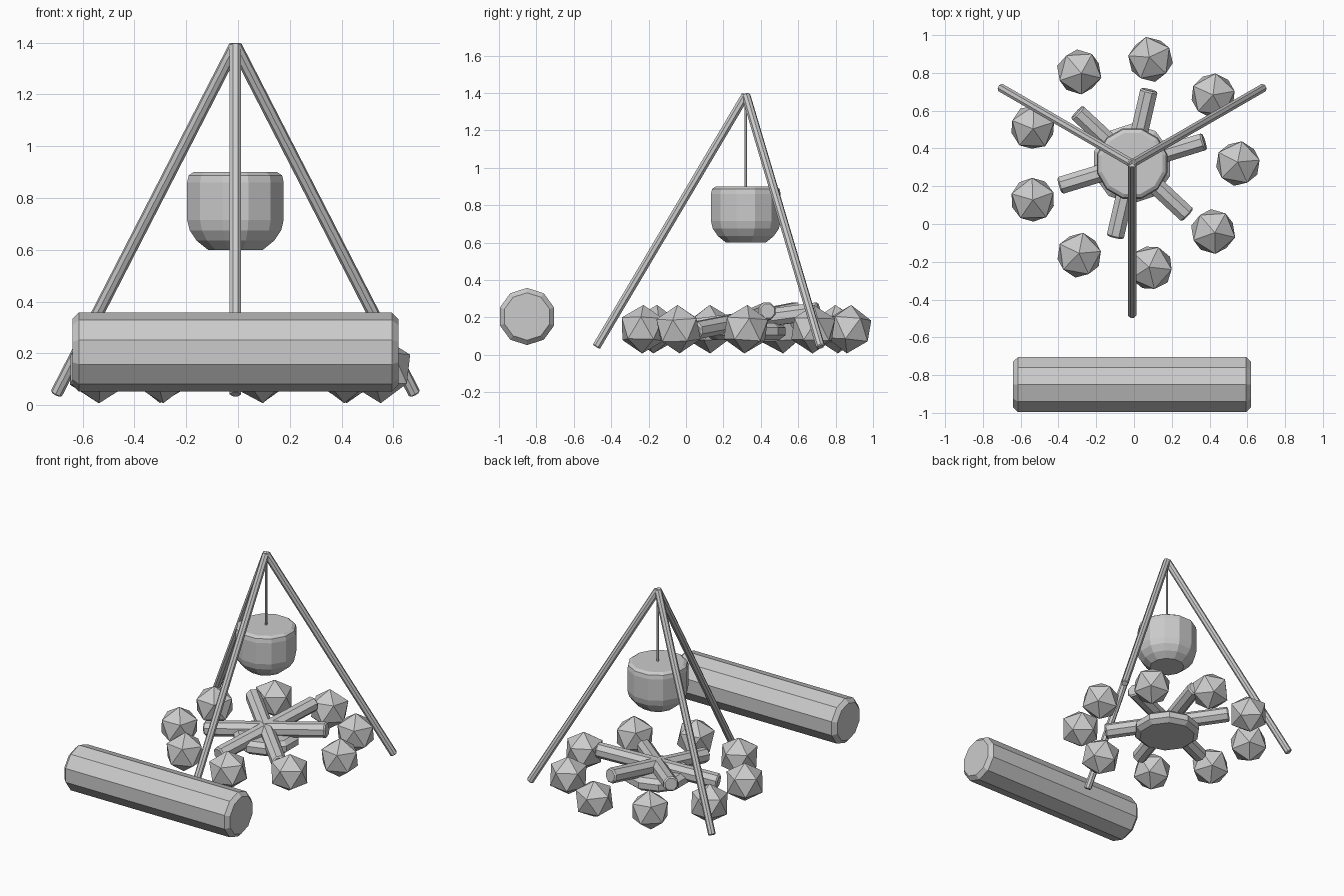
import bpy, bmesh, math, random
from mathutils import Vector, Matrix

if "Cube" in bpy.data.objects:
    bpy.data.objects.remove(bpy.data.objects["Cube"])

random.seed(4)
CENTRE = Vector((-0.01, 0.32, 0))


def finish(name, bm, matrix):
    bm.transform(matrix)
    bmesh.ops.recalc_face_normals(bm, faces=bm.faces)
    mesh = bpy.data.meshes.new(name)
    bm.to_mesh(mesh)
    bm.free()
    obj = bpy.data.objects.new(name, mesh)
    bpy.context.collection.objects.link(obj)
    return obj


def lathe(name, profile, sides, matrix):
    """Closed solid from (radius, height) rings, flat caps at both ends."""
    bm = bmesh.new()
    rings = []
    for r, z in profile:
        rings.append([bm.verts.new((r * math.cos(a), r * math.sin(a), z))
                      for a in ((i + 0.5) * math.tau / sides for i in range(sides))])
    for lo, hi in zip(rings, rings[1:]):
        for i in range(sides):
            j = (i + 1) % sides
            bm.faces.new((lo[i], lo[j], hi[j], hi[i]))
    bm.faces.new(rings[0][::-1])
    bm.faces.new(rings[-1])
    return finish(name, bm, matrix)


def rod(name, start, end, radius, sides, bevel):
    """Round bar between two points with chamfered ends."""
    start, end = Vector(start), Vector(end)
    axis = end - start
    n = axis.length
    profile = [(radius - bevel, 0), (radius, bevel), (radius, n - bevel), (radius - bevel, n)]
    matrix = Matrix.Translation(start) @ axis.to_track_quat('Z', 'Y').to_matrix().to_4x4()
    return lathe(name, profile, sides, matrix)


def around(angle, radius, z):
    a = math.radians(angle)
    return CENTRE + Vector((radius * math.cos(a), radius * math.sin(a), z))


# Bench log
rod("bench_log", (-0.64, -0.85, 0.205), (0.62, -0.85, 0.205), 0.153, 10, 0.026)

# Tripod poles
for i, angle in enumerate((-90, 30, 150)):
    rod(f"tripod_pole_{i}", around(angle, 0.80, 0.042), around(angle, 0.0, 1.39), 0.024, 8, 0.005)

# Hanging wire
rod("hanging_wire", around(0, 0, 0.88), around(0, 0, 1.38), 0.007, 6, 0.001)

# Cooking pot
lathe("cooking_pot",
      [(0.11, 0.60), (0.155, 0.635), (0.183, 0.675), (0.193, 0.715),
       (0.193, 0.86), (0.187, 0.887), (0.167, 0.90)],
      12, Matrix.Translation(CENTRE))

# Ash bed under the firewood
lathe("ash_bed", [(0.18, 0.08), (0.212, 0.105), (0.212, 0.145), (0.18, 0.17)],
      10, Matrix.Translation(CENTRE))

# Crossed firewood, each stick raised at one end
for i, angle in enumerate((17, 77, 137)):
    rod(f"firewood_{i}", around(angle + 180, 0.40, 0.13), around(angle, 0.40, 0.235), 0.05, 8, 0.009)

# Ring of stones
for i in range(9):
    bm = bmesh.new()
    bmesh.ops.create_icosphere(bm, subdivisions=1, radius=0.13)
    tilt = Matrix.Rotation(random.uniform(-0.12, 0.12), 4, 'X')
    spin = Matrix.Rotation(random.uniform(0, 1.25), 4, 'Z')
    finish(f"stone_{i}", bm, Matrix.Translation(around(40 * i, 0.56, 0.137)) @ spin @ tilt)
